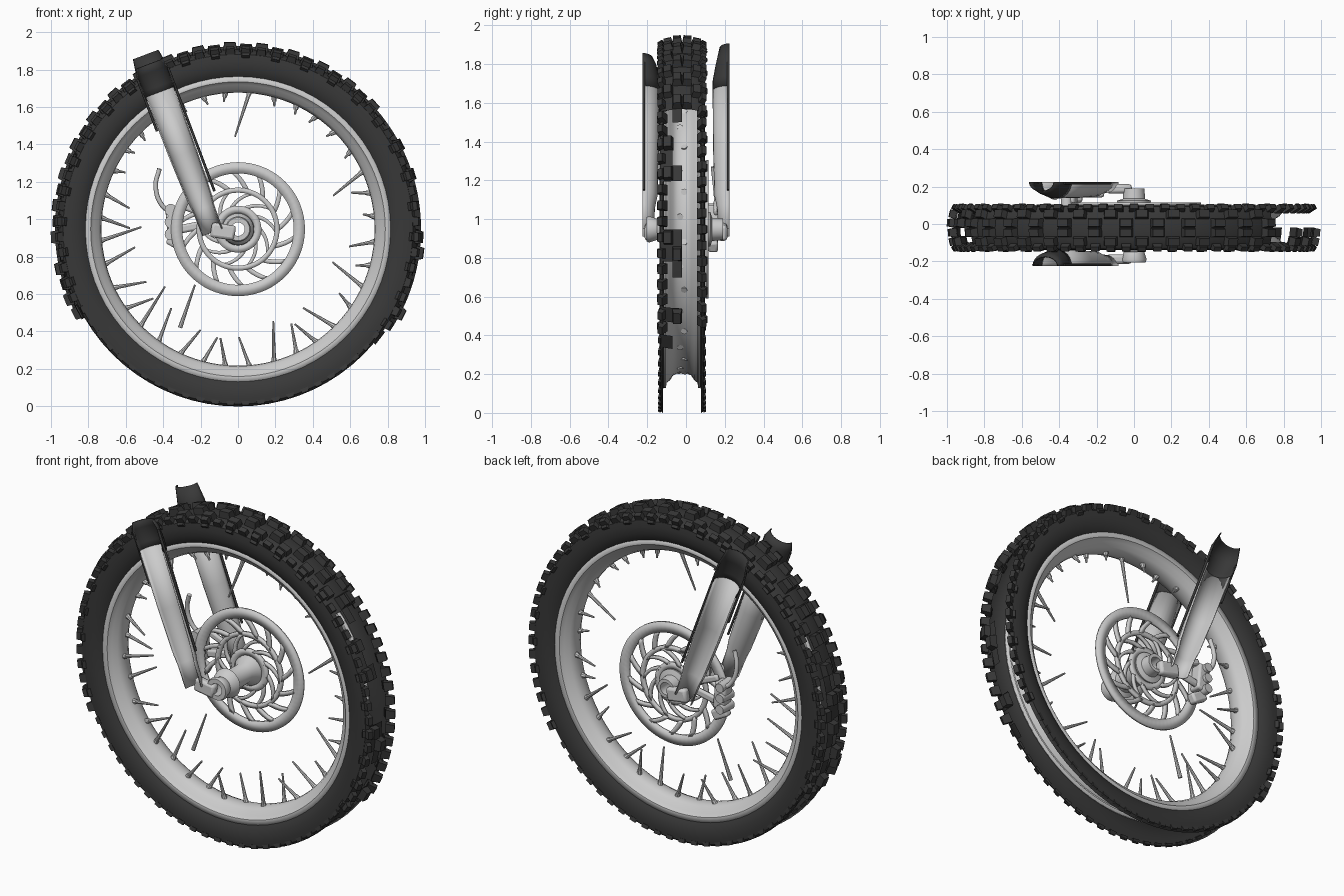
import bpy, bmesh, math, random
from mathutils import Vector, Matrix

if "Cube" in bpy.data.objects:
    bpy.data.objects.remove(bpy.data.objects["Cube"])

random.seed(4)
CZ, CY, N = 0.947, -0.02, 72          # wheel centre height, wheel mid plane, tread pitches

dark = bpy.data.materials.new("dark_rubber")
dark.diffuse_color = (0.04, 0.04, 0.04, 1)
dark.use_nodes = True
dark.node_tree.nodes["Principled BSDF"].inputs["Base Color"].default_value = dark.diffuse_color


def polar(r, a, y):
    return Vector((r * math.cos(a), y, CZ + r * math.sin(a)))


def finish(name, bm, mat=None, solid=0.0, bevel=0.0):
    bmesh.ops.recalc_face_normals(bm, faces=bm.faces[:])
    me = bpy.data.meshes.new(name)
    bm.to_mesh(me)
    bm.free()
    ob = bpy.data.objects.new(name, me)
    bpy.context.collection.objects.link(ob)
    if mat:
        me.materials.append(mat)
    if solid:
        m = ob.modifiers.new("thick", 'SOLIDIFY')
        m.thickness, m.offset = solid, 0
    if bevel:
        m = ob.modifiers.new("soft", 'BEVEL')
        m.width, m.segments = bevel, 2
    return ob


def lathe(bm, prof, seg, keep=lambda i, j: True, closed=False):
    """Spin (y, r) points about the axle; keep() can leave out single faces."""
    rings = [[bm.verts.new(polar(r, math.tau * i / seg, y)) for y, r in prof] for i in range(seg)]
    for i in range(seg):
        a, b = rings[i], rings[(i + 1) % seg]
        for j in range(len(prof) if closed else len(prof) - 1):
            k = (j + 1) % len(prof)
            if keep(i, j):
                bm.faces.new((a[j], a[k], b[k], b[j]))


def rod(bm, p, q, r0, r1, seg=8):
    p, q = Vector(p), Vector(q)
    d = q - p
    mat = Matrix.Translation((p + q) / 2) @ d.to_track_quat('Z', 'Y').to_matrix().to_4x4()
    bmesh.ops.create_cone(bm, cap_ends=True, segments=seg, radius1=r0, radius2=r1,
                          depth=d.length, matrix=mat)


def box(bm, c, size, tilt=0.0):
    mat = Matrix.Translation(c) @ Matrix.Rotation(tilt, 4, 'Y') @ Matrix.Diagonal((*size, 1))
    bmesh.ops.create_cube(bm, size=1, matrix=mat)


def wire(name, pts, r, mat=None):
    cu = bpy.data.curves.new(name, 'CURVE')
    cu.dimensions, cu.bevel_depth, cu.bevel_resolution = '3D', r, 2
    cu.use_fill_caps = True
    sp = cu.splines.new('BEZIER')
    sp.bezier_points.add(len(pts) - 1)
    for b, p in zip(sp.bezier_points, pts):
        b.co, b.handle_left_type, b.handle_right_type = p, 'AUTO', 'AUTO'
    if mat:
        cu.materials.append(mat)
    bpy.context.collection.objects.link(bpy.data.objects.new(name, cu))


# Tread cells missing: worn away at the bottom, patchy at both sides
def missing(i, j):
    a = math.degrees(math.tau * (i + 0.5) / N)
    a = a - 360 if a > 180 else a
    if -150 < a < -40:
        return True
    if -40 <= a < 38:
        return j >= 2 or random.random() < 0.5
    return abs(a) > 150 and random.random() < 0.45


gone = {(i, j) for i in range(N) for j in range(4) if missing(i, j)}

# Tyre carcass: two sidewalls and four tread columns
prof = [(-0.08, 0.80), (-0.1, 0.825), (-0.114, 0.86), (-0.118, 0.90), (-0.114, 0.935), (-0.098, 0.948),
        (-0.05, 0.96), (0, 0.965)]
prof = [(y + CY, r) for y, r in prof + [(-y, r) for y, r in prof[-2::-1]]]
bm = bmesh.new()
lathe(bm, prof, N, lambda i, j: not (5 <= j <= 8 and (i, j - 5) in gone))
bmesh.ops.bisect_plane(bm, geom=bm.verts[:] + bm.edges[:] + bm.faces[:], plane_co=(0, 0, 0),
                       plane_no=(0, 0, 1), clear_inner=True)
finish("tyre", bm, dark)


# Tread knobs: tapered blocks, leaning outwards on the shoulders
def knob(bm, a, y, r, size, lean):
    m = (Matrix.Translation((0, CY, CZ)) @ Matrix.Rotation(-a, 4, 'Y') @
         Matrix.Translation((r, y, 0)) @ Matrix.Rotation(lean, 4, 'Z'))
    vs = bmesh.ops.create_cube(bm, size=1)['verts']
    for v in vs:
        k = 0.8 if v.co.x > 0 else 1.0
        v.co = m @ Vector((v.co.x * size[0], v.co.y * size[1] * k, v.co.z * size[2] * k))


bm = bmesh.new()
for i in range(N):
    a = math.tau * (i + 0.5) / N
    bottom = 205 < math.degrees(a) < 325
    for j, y in enumerate((-0.073, -0.026, 0.026, 0.073)):
        odd = (i + (j in (1, 2))) % 2
        if odd and (i, j) not in gone:
            r = 0.966 - 0.012 * (abs(y) > 0.05)
            knob(bm, a, y, r + 0.013, (0.042, 0.05, 0.075), y * 3)
    for s in (-1, 1):
        if bottom:
            knob(bm, a, s * 0.114, 0.933, (0.022, 0.016, 0.045), s * 0.3)
        else:
            shift = (s > 0) * math.pi / N
            knob(bm, a + shift, s * 0.103, 0.95, (0.05, 0.034, 0.055), s * 0.5)
            if i % 2:
                knob(bm, a + shift, s * 0.112, 0.925, (0.035, 0.02, 0.05), s * 0.9)
bmesh.ops.bisect_plane(bm, geom=bm.verts[:] + bm.edges[:] + bm.faces[:], plane_co=(0, 0, 0),
                       plane_no=(0, 0, 1), clear_inner=True)
finish("tread_knobs", bm, dark)

# Rim channel
half = [(-0.088, 0.818), (-0.085, 0.79), (-0.066, 0.775), (-0.05, 0.75), (-0.025, 0.738), (0, 0.735)]
bm = bmesh.new()
lathe(bm, [(y + CY, r) for y, r in half + [(-y, r) for y, r in half[-2::-1]]], 96)
finish("rim", bm, solid=0.01)

# Broken spoke stubs with nipples at the rim
bm = bmesh.new()
for i in range(36):
    a = math.tau * (i + 0.5) / 36
    deg = math.degrees(a)
    length = random.uniform(0.14, 0.24) if 160 < deg < 320 else random.uniform(0.06, 0.2)
    if 25 < deg < 150:
        length = 0.05 if i != 8 else 0.24
    s = 1 if i % 2 else -1
    tilt = (0.1 if i % 4 < 2 else -0.1) * length / 0.2
    p, q = polar(0.745, a, CY + s * 0.01), polar(0.735 - length, a + tilt, CY + s * (0.01 + length * 0.15))
    rod(bm, p, q, 0.012, 0.005)
    rod(bm, p, p.lerp(q, 0.03 / length), 0.017, 0.012)
rod(bm, (-0.23, 0.03, 0.65), (-0.31, 0.02, 0.42), 0.005, 0.012)
finish("spokes", bm)

# Brake disc: three rings joined by two swirls of curved bars
DY = 0.108
bm = bmesh.new()
for r0, r1 in ((0.298, 0.358), (0.195, 0.222), (0.085, 0.125)):
    lathe(bm, [(DY, r0), (DY, r1)], 72)
for count, r0, r1, twist, w in ((14, 0.21, 0.305, 0.3, 0.032), (10, 0.115, 0.205, -0.7, 0.03)):
    for i in range(count):
        side = []
        for k in range(6):
            t = k / 5
            r = r0 + (r1 - r0) * t
            a = math.tau * i / count + twist * t
            side.append([bm.verts.new(polar(r, a + s * w / 2 / r, DY)) for s in (-1, 1)])
        for u, v in zip(side, side[1:]):
            bm.faces.new((u[0], u[1], v[1], v[0]))
finish("brake_disc", bm, solid=0.016)

# Hollow hub and axle sleeve
bm = bmesh.new()
lathe(bm, [(-0.205, 0.036), (-0.205, 0.062), (-0.19, 0.068), (-0.15, 0.055), (-0.13, 0.075), (-0.1, 0.085),
           (-0.085, 0.06), (0.05, 0.058), (0.085, 0.085), (0.125, 0.09), (0.135, 0.06), (0.19, 0.055),
           (0.19, 0.036)], 32, closed=True)
finish("hub", bm)


# Fork legs: half tubes open to the outside
def leg_x(z):
    return -0.14 - 0.376 * (z - 0.94)


def half_tube(name, s, stations, mat=None):
    """stations: (z, radius, depth) down the raked leg axis; s is the side."""
    n = Vector((0.936, 0, 0.352))
    bm = bmesh.new()
    rows = []
    for z, r, d in stations:
        rows.append([bm.verts.new(Vector((leg_x(z), s * (0.225 - d * math.sin(t)), z)) + n * r * math.cos(t))
                     for t in (math.pi * k / 12 for k in range(13))])
    for u, v in zip(rows, rows[1:]):
        for k in range(12):
            bm.faces.new((u[k], u[k + 1], v[k + 1], v[k]))
    finish(name, bm, mat, solid=0.006)


for s, side in ((-1, "front"), (1, "back")):
    half_tube(side + "_fork_leg", s, [(1.68, 0.078, 0.085), (1.35, 0.074, 0.082), (1.12, 0.066, 0.075),
                                      (1.06, 0.058, 0.062), (0.93, 0.055, 0.055)])
    top = 1.83 if s < 0 else 1.88
    half_tube(side + "_fork_guard", s, [(top, 0.07, 0.05), (1.79, 0.086, 0.07), (1.71, 0.084, 0.085),
                                        (1.66, 0.08, 0.086)], dark)
    for e in (-1, 1):
        low = 1.12 if e > 0 else 1.5
        wire(side + "_guard_edge", [(leg_x(z) + e * 0.082, s * 0.218, z + e * 0.03) for z in (1.78, low)],
             0.007, dark)
    # Foot that clamps the leg to the axle
    bm = bmesh.new()
    box(bm, (-0.08, s * 0.188, 0.935), (0.13, 0.05, 0.08), 0.15)
    finish(side + "_axle_clamp", bm, bevel=0.015)

# Brake caliper with bracket and hose
bm = bmesh.new()
box(bm, (-0.345, 0.145, 0.99), (0.075, 0.075, 0.16), -0.1)
box(bm, (-0.33, 0.14, 0.875), (0.1, 0.05, 0.06), 0.5)
box(bm, (-0.24, 0.155, 0.96), (0.16, 0.025, 0.045), -0.2)
box(bm, (-0.26, 0.155, 1.06), (0.14, 0.025, 0.04), 0.4)
finish("brake_caliper", bm, bevel=0.012)
bm = bmesh.new()
for z in (0.92, 0.985, 1.05):
    rod(bm, (-0.36, 0.1, z), (-0.36, 0.2, z), 0.032, 0.026, 16)
finish("caliper_pistons", bm)
wire("brake_hose", [(-0.42, 0.14, 1.27), (-0.44, 0.15, 1.18), (-0.41, 0.16, 1.08), (-0.35, 0.17, 1.03)], 0.013)

# Smooth shading with sharp edges kept
bpy.ops.object.select_all(action='DESELECT')
for ob in bpy.context.scene.objects:
    if ob.type == 'MESH':
        ob.select_set(True)
        bpy.context.view_layer.objects.active = ob
bpy.ops.object.shade_smooth_by_angle(angle=math.radians(40))
